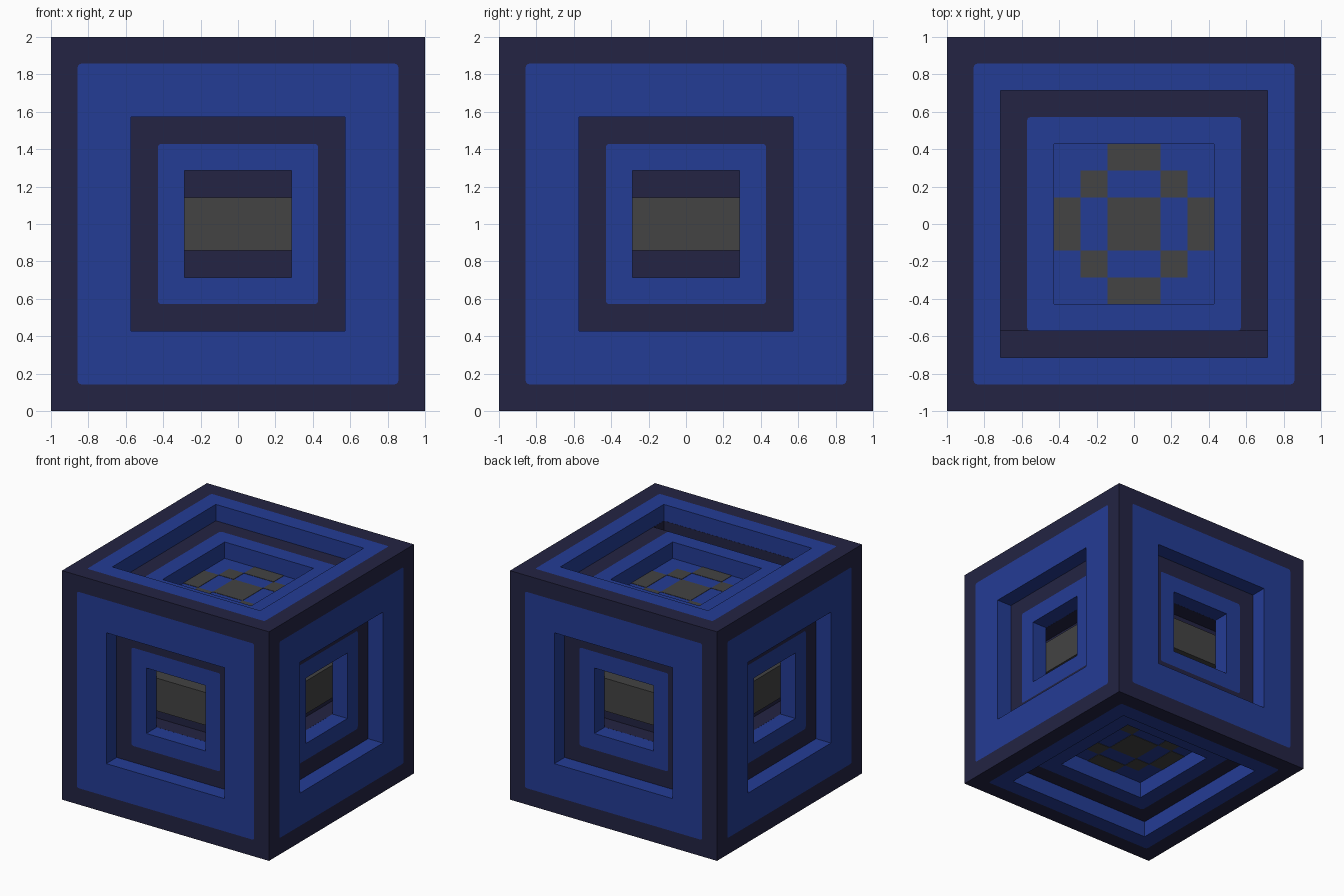
import bpy, bmesh, math
from mathutils import Matrix, Vector

cube = bpy.data.objects.get("Cube")
if cube:
    bpy.data.objects.remove(cube, do_unlink=True)

U = 1 / 7                      # the model sits on a 14-unit grid
LIFT = Vector((0, 0, 1))       # parts are built around the cube centre


def material(name, rgb):
    m = bpy.data.materials.new(name)
    m.use_nodes = True
    m.diffuse_color = (*rgb, 1)
    m.node_tree.nodes["Principled BSDF"].inputs["Base Color"].default_value = (*rgb, 1)
    return m


NAVY = material("dark navy", (0.0168, 0.0172, 0.056))
BLUE = material("royal blue", (0.0176, 0.045, 0.300))
GREY = material("dark grey", (0.056, 0.056, 0.056))


def make_object(name, bm, mats):
    mesh = bpy.data.meshes.new(name)
    bm.to_mesh(mesh)
    bm.free()
    for m in mats:
        mesh.materials.append(m)
    ob = bpy.data.objects.new(name, mesh)
    bpy.context.collection.objects.link(ob)
    ob.location = LIFT
    return ob


def box(name, lo, hi, mat):
    """Box between two corners given in grid units."""
    lo, hi = Vector(lo) * U, Vector(hi) * U
    bm = bmesh.new()
    bmesh.ops.create_cube(bm, size=1)
    for v in bm.verts:
        v.co = (lo + hi) / 2 + Vector(a * b for a, b in zip(v.co, hi - lo))
    return make_object(name, bm, [mat])


def square_loop(half, z, radius=0.0, steps=3):
    """Square outline with rounded corners, sizes in grid units."""
    pts = []
    for c in range(4):
        mid = math.radians(45 + 90 * c)
        cx = math.copysign(half - radius, math.cos(mid))
        cy = math.copysign(half - radius, math.sin(mid))
        for i in range(steps + 1):
            a = math.radians(90 * c + 90 * i / steps)
            pts.append(Vector((cx + radius * math.cos(a), cy + radius * math.sin(a), z)) * U)
    return pts


def add_panel(bm, rot, half, hole):
    """One shell side: navy rim, blue field, blue hole walls, navy inside."""
    loops = [square_loop(half, half), square_loop(half - 1 if half == 7 else hole + 1, half, 0.13),
             square_loop(hole, half), square_loop(hole, half - 1),
             square_loop(half - 1, half - 1)]
    rings = [[bm.verts.new(rot @ p) for p in loop] for loop in loops]
    n = len(rings[0])
    for k, mat in enumerate((0, 1, 1, 0)):
        for i in range(n):
            j = (i + 1) % n
            f = bm.faces.new((rings[k][i], rings[k][j], rings[k + 1][j], rings[k + 1][i]))
            f.material_index = mat


def shell(name, half, side_hole, end_hole):
    bm = bmesh.new()
    for k in range(4):
        rot = Matrix.Rotation(k * math.pi / 2, 3, 'Z') @ Matrix.Rotation(math.pi / 2, 3, 'X')
        add_panel(bm, rot, half, side_hole)
    for k in range(2):
        add_panel(bm, Matrix.Rotation(k * math.pi, 3, 'X'), half, end_hole)
    bmesh.ops.remove_doubles(bm, verts=bm.verts, dist=1e-4)
    bmesh.ops.recalc_face_normals(bm, faces=bm.faces)
    return make_object(name, bm, [NAVY, BLUE])


# Nested shells
shell("outer_shell", 7, 4, 5)
inner = shell("inner_shell", 6, 2, 3)

# Groove along the front of the inner shell's top
cutter = box("groove_cutter", (-4.99, -4.99, 4.8), (4.99, -4, 6.2), NAVY)
cutter.hide_render = True
mod = inner.modifiers.new("groove", 'BOOLEAN')
mod.operation = 'DIFFERENCE'
mod.solver = 'EXACT'
mod.object = cutter
bpy.context.view_layer.objects.active = inner
bpy.ops.object.modifier_apply(modifier="groove")
bpy.data.objects.remove(cutter, do_unlink=True)

# Core with a grey belt showing through the side windows
box("core", (-4, -4, -2), (4, 4, 2), NAVY)
box("core_belt", (-4.995, -4.995, -1), (4.995, 4.995, 1), GREY)

# Core ends with tiled floors
tiles = [(0, 0, 1, 1)]
for s in (-1, 1):
    tiles += [(2.5 * s, 0, 0.5, 1), (0, 2.5 * s, 1, 0.5)]
    tiles += [(1.5 * s, 1.5 * t, 0.5, 0.5) for t in (-1, 1)]
for end, s in (("top", 1), ("bottom", -1)):
    def layer(name, x, y, hx, hy, z0, z1, mat):
        a, b = sorted((z0 * s, z1 * s))
        box(name, (x - hx, y - hy, a), (x + hx, y + hy, b), mat)
    layer(end + "_core_block", 0, 0, 4.995, 4.995, 2, 4.99, NAVY)
    layer(end + "_floor", 0, 0, 3, 3, 4.98, 5.0, BLUE)
    for i, (x, y, hx, hy) in enumerate(tiles):
        layer(f"{end}_floor_tile_{i + 1}", x, y, hx, hy, 4.99, 5.02, GREY)
